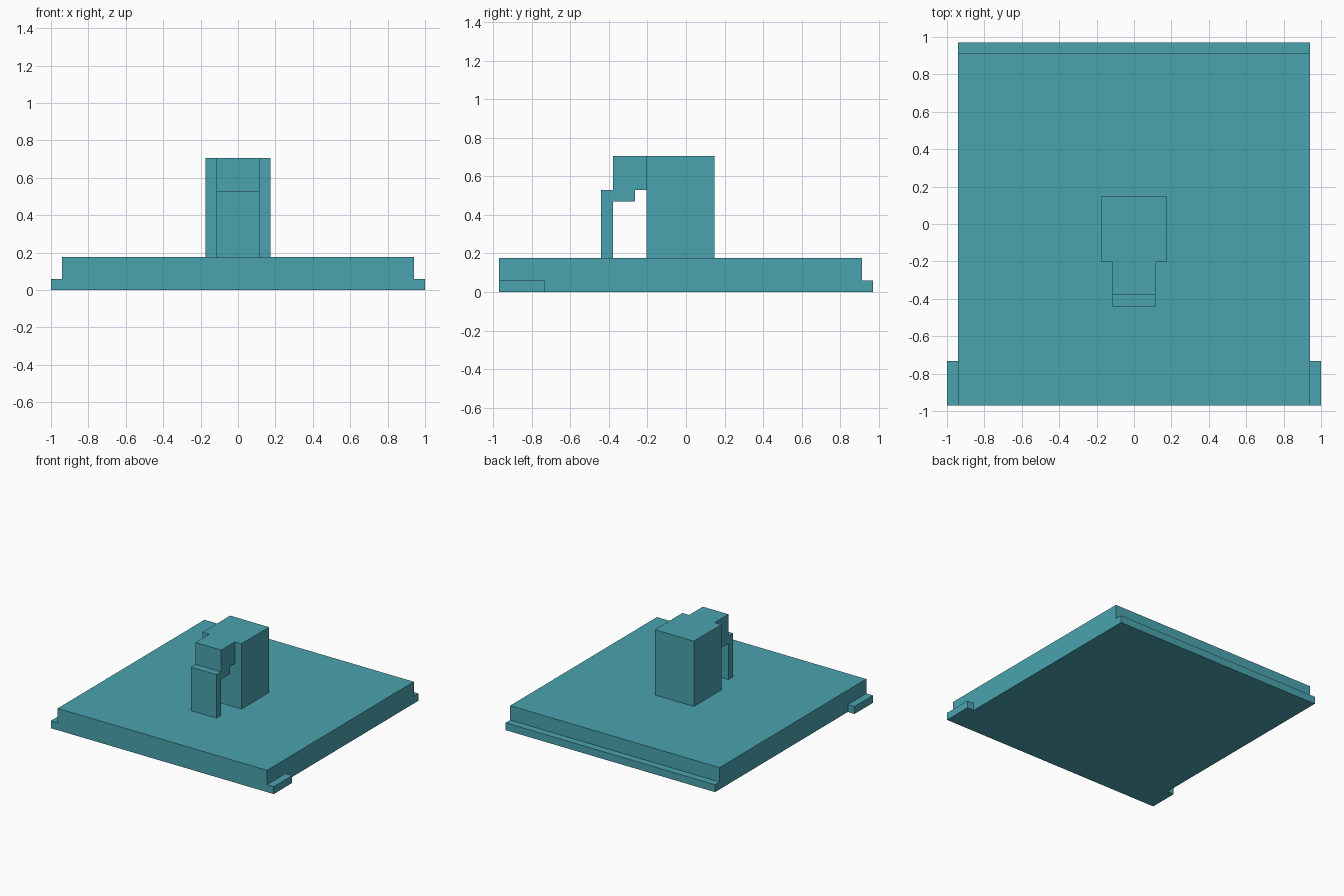
import bpy
import bmesh

default_cube = bpy.data.objects.get("Cube")
if default_cube:
    bpy.data.objects.remove(default_cube, do_unlink=True)

# Single teal finish
teal = bpy.data.materials.new("teal")
teal.use_nodes = True
colour = (0.07, 0.37, 0.43, 1.0)
teal.diffuse_color = colour
teal.node_tree.nodes["Principled BSDF"].inputs["Base Color"].default_value = colour


def extrude_profile(name, profile, x_min, x_max):
    """Extrude a closed (y, z) profile along x."""
    bm = bmesh.new()
    face = bm.faces.new([bm.verts.new((x_min, y, z)) for y, z in profile])
    result = bmesh.ops.extrude_face_region(bm, geom=[face])
    moved = [v for v in result["geom"] if isinstance(v, bmesh.types.BMVert)]
    bmesh.ops.translate(bm, verts=moved, vec=(x_max - x_min, 0, 0))
    bmesh.ops.recalc_face_normals(bm, faces=bm.faces)
    mesh = bpy.data.meshes.new(name)
    bm.to_mesh(mesh)
    bm.free()
    mesh.materials.append(teal)
    obj = bpy.data.objects.new(name, mesh)
    bpy.context.collection.objects.link(obj)
    return obj


def box(name, x, y, z):
    profile = [(y[0], z[0]), (y[1], z[0]), (y[1], z[1]), (y[0], z[1])]
    return extrude_profile(name, profile, *x)


FRONT, BACK = -0.97, 0.97
TOP, LIP, HEAD = 0.177, 0.06, 0.707
SIDE = 0.94

# Base plate with a stepped ledge along the back
extrude_profile("base_plate", [
    (FRONT, 0), (BACK, 0), (BACK, LIP), (0.912, LIP), (0.912, TOP), (FRONT, TOP),
], -SIDE, SIDE)

# Small tabs at the front corners
for side, sign in (("left", 1), ("right", -1)):
    box(side + "_tab", sorted((sign * SIDE, sign)), (FRONT, -0.733), (0, LIP))

# Upright post
box("post", (-0.175, 0.175), (-0.204, 0.149), (TOP, HEAD))

# Overhanging stepped arm carrying the thin front leg
extrude_profile("hooked_arm", [
    (-0.44, TOP), (-0.38, TOP), (-0.38, 0.47), (-0.265, 0.47), (-0.265, 0.53),
    (-0.204, 0.53), (-0.204, HEAD), (-0.38, HEAD), (-0.38, 0.53), (-0.44, 0.53),
], -0.115, 0.115)
